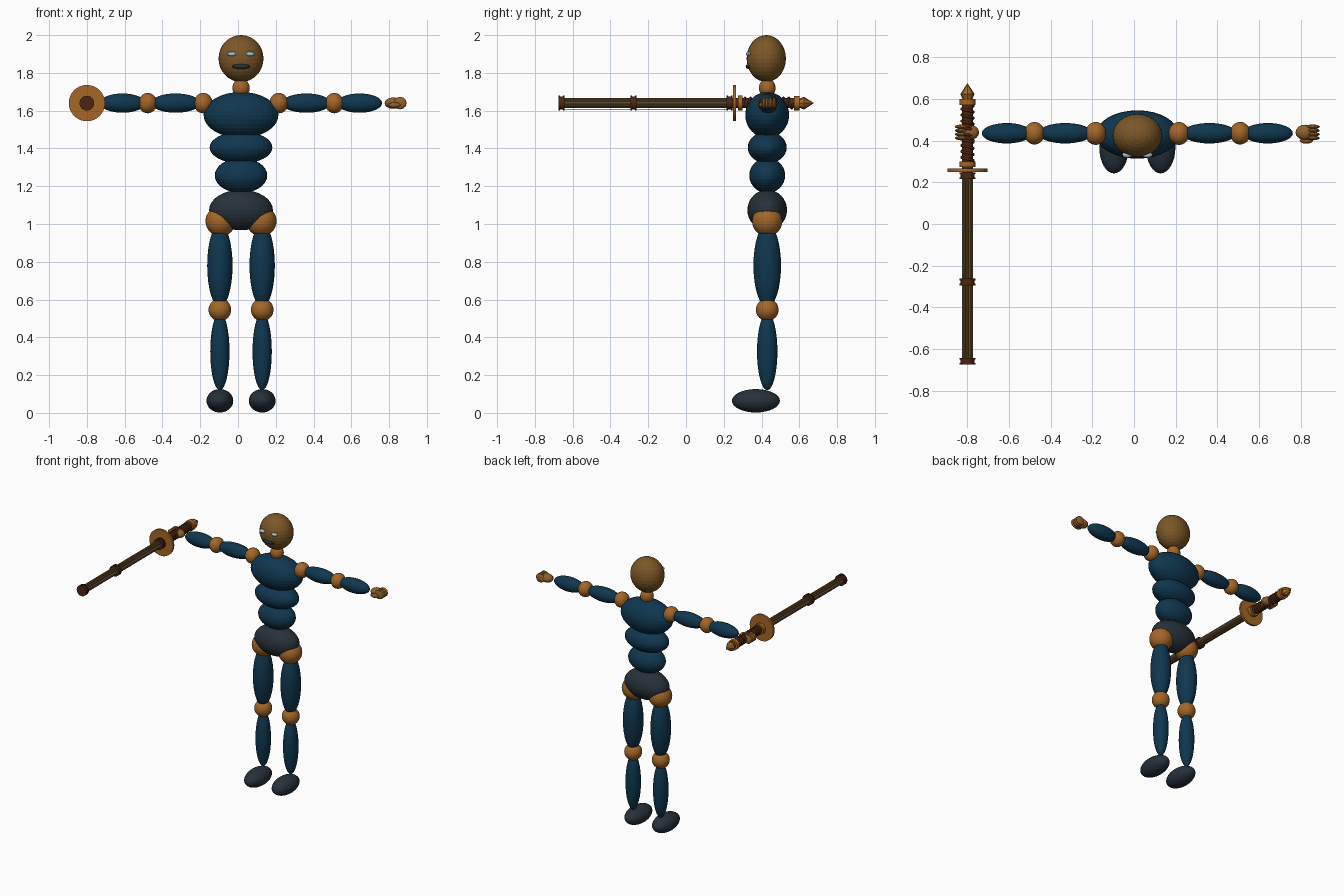
import bpy, bmesh, math
from mathutils import Matrix, Vector

cube = bpy.data.objects.get("Cube")
if cube:
    bpy.data.objects.remove(cube, do_unlink=True)

CX, CY = 0.016, 0.43          # body axis
ARM_Z = 1.64                  # arm height
SWORD = Vector((-0.80, 0, ARM_Z))


def material(name, rgb):
    m = bpy.data.materials.new(name)
    m.use_nodes = True
    m.diffuse_color = (*rgb, 1)
    bsdf = m.node_tree.nodes["Principled BSDF"]
    bsdf.inputs["Base Color"].default_value = (*rgb, 1)
    bsdf.inputs["Roughness"].default_value = 0.6
    return m


BLUE = material("deep blue", (0.005, 0.038, 0.078))
JOINT = material("orange bronze", (0.37, 0.135, 0.021))
HEAD = material("brown wood", (0.2, 0.095, 0.02))
HAND = material("tan wood", (0.28, 0.12, 0.025))
SLATE = material("dark slate", (0.02, 0.031, 0.043))
LEATHER = material("dark leather", (0.075, 0.018, 0.006))
EYE = material("pale blue", (0.38, 0.52, 0.62))
STEEL = material("warm grey", (0.27, 0.2, 0.15))


def finish(name, bm, mat):
    me = bpy.data.meshes.new(name)
    bm.to_mesh(me)
    bm.free()
    me.materials.append(mat)
    ob = bpy.data.objects.new(name, me)
    bpy.context.collection.objects.link(ob)
    return ob


def ball(name, loc, radii, mat, segs=32):
    """Ellipsoid at loc with three radii."""
    bm = bmesh.new()
    bmesh.ops.create_uvsphere(bm, u_segments=segs, v_segments=segs // 2, radius=1)
    bm.transform(Matrix.Translation(loc) @ Matrix.Diagonal((*radii, 1)))
    return finish(name, bm, mat)


def rod(name, y0, y1, r, mat, r_end=None, segs=24, dx=0, dz=0):
    """Cylinder or cone along y on the sword axis."""
    bm = bmesh.new()
    bmesh.ops.create_cone(bm, cap_ends=True, segments=segs, radius1=r,
                          radius2=r if r_end is None else r_end, depth=y1 - y0)
    bm.transform(Matrix.Translation(SWORD + Vector((dx, (y0 + y1) / 2, dz)))
                 @ Matrix.Rotation(-math.pi / 2, 4, 'X'))
    return finish(name, bm, mat)


# Head and torso
ball("head", (CX, 0.425, 1.876), (0.119, 0.104, 0.124), HEAD)
ball("mouth", (CX, 0.333, 1.834), (0.048, 0.017, 0.014), SLATE, 16)
ball("neck", (CX, CY, 1.72), (0.046, 0.044, 0.05), JOINT)
ball("chest", (CX, CY, 1.577), (0.198, 0.116, 0.122), BLUE)
ball("upper_belly", (CX, CY, 1.405), (0.166, 0.103, 0.085), BLUE)
ball("lower_belly", (CX, CY, 1.257), (0.139, 0.095, 0.093), BLUE)
ball("pelvis", (CX, CY, 1.074), (0.169, 0.105, 0.107), SLATE)

# Limbs on both sides
for side, s in (("left", 1), ("right", -1)):
    def part(name, dx, y, z, radii, mat, segs=32):
        ball(f"{side}_{name}", (CX + s * dx, y, z), radii, mat, segs)

    part("eye", 0.048, 0.332, 1.9, (0.025, 0.014, 0.012), EYE, 16)
    part("hip", 0.108, CY, 1.015, (0.08, 0.08, 0.08), JOINT)
    part("thigh", 0.112, CY, 0.78, (0.067, 0.073, 0.22), BLUE)
    part("knee", 0.112, CY, 0.546, (0.06, 0.06, 0.06), JOINT)
    part("shin", 0.112, CY, 0.325, (0.051, 0.054, 0.205), BLUE)
    part("foot", 0.112, 0.37, 0.064, (0.071, 0.127, 0.062), SLATE)
    part("shoulder", 0.2, 0.435, ARM_Z, (0.05, 0.055, 0.054), JOINT)
    part("upper_arm", 0.346, 0.436, ARM_Z, (0.13, 0.049, 0.051), BLUE)
    part("elbow", 0.494, 0.436, ARM_Z, (0.049, 0.054, 0.054), JOINT)
    part("forearm", 0.627, 0.436, ARM_Z, (0.12, 0.049, 0.051), BLUE)

    # Curled hand
    part("palm", 0.806, 0.44, ARM_Z, (0.046, 0.037, 0.03), HAND, 16)
    for i in range(4):
        part(f"finger_{i}", 0.842, 0.413 + i * 0.018, ARM_Z,
             (0.035, 0.011, 0.033), HAND, 12)
    part("thumb", 0.812, 0.4, ARM_Z - 0.01, (0.032, 0.014, 0.015), HAND, 12)

# Ribbed scabbard with three collars
rod("scabbard_core", -0.66, 0.25, 0.021, LEATHER)
for i in range(8):
    a = i * math.pi / 4
    rod(f"scabbard_rib_{i}", -0.66, 0.25, 0.0075, STEEL if i % 4 == 0 else HEAD,
        segs=8, dx=0.0195 * math.cos(a), dz=0.0195 * math.sin(a))
rod("scabbard_cord", -0.66, 0.25, 0.002, LEATHER, segs=6, dz=-0.033)
for name, y0 in (("tip", -0.675), ("middle", -0.295), ("mouth", 0.215)):
    rod(f"{name}_collar", y0, y0 + 0.032, 0.034, LEATHER)
    for k, dy in enumerate((0, 0.024)):
        rod(f"{name}_collar_lip_{k}", y0 + dy, y0 + dy + 0.008, 0.039, LEATHER)

# Round guard, grip and pommel
rod("guard", 0.25, 0.266, 0.096, JOINT, segs=32)
rod("grip", 0.266, 0.6, 0.027, LEATHER)
rod("guard_ferrule", 0.274, 0.3, 0.039, JOINT)
rod("pommel_ferrule", 0.572, 0.6, 0.038, JOINT)
rod("pommel_base", 0.6, 0.625, 0.024, JOINT, 0.034, segs=8)
rod("pommel_point", 0.625, 0.674, 0.034, JOINT, 0.002, segs=8)

# Spiral grip wrap
curve = bpy.data.curves.new("grip_wrap", 'CURVE')
curve.dimensions = '3D'
curve.bevel_depth = 0.007
curve.bevel_resolution = 1
spline = curve.splines.new('POLY')
turns, steps = 9, 16
count = turns * steps
spline.points.add(count)
for i, p in enumerate(spline.points):
    a = i / steps * math.tau
    p.co = (*(SWORD + Vector((0.028 * math.cos(a), 0.305 + 0.262 * i / count,
                              0.028 * math.sin(a)))), 1)
curve.materials.append(LEATHER)
wrap = bpy.data.objects.new("grip_wrap", curve)
bpy.context.collection.objects.link(wrap)
